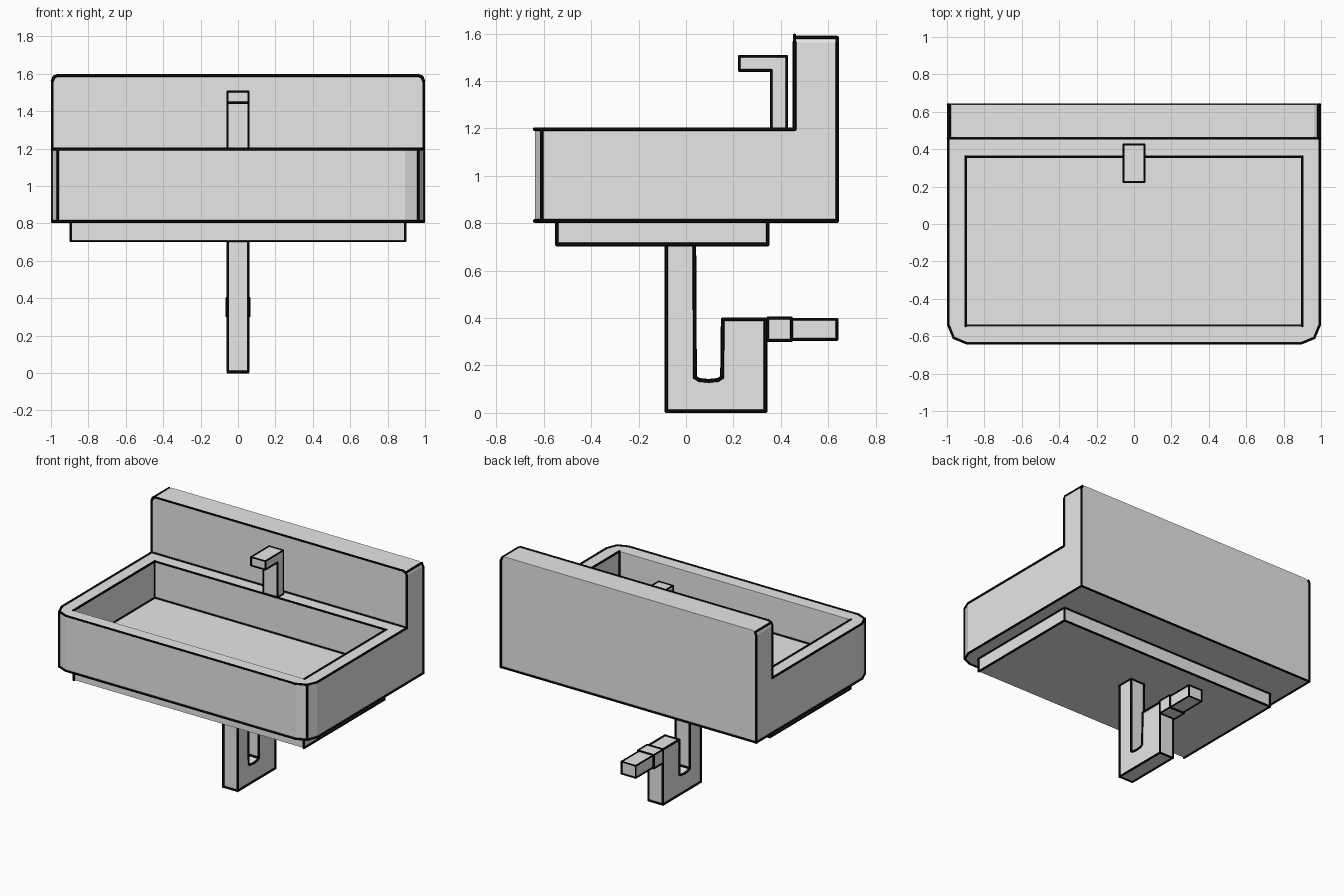
import bpy, bmesh, math

if "Cube" in bpy.data.objects:
    bpy.data.objects.remove(bpy.data.objects["Cube"])


def colour(name, value):
    mat = bpy.data.materials.new(name)
    mat.diffuse_color = (value, value, value, 1)
    mat.use_nodes = True
    mat.node_tree.nodes["Principled BSDF"].inputs["Base Color"].default_value = mat.diffuse_color
    return mat


grey = colour("light_grey", 0.8)
black = colour("black", 0.004)


def finish(name, bm, mat=grey):
    bmesh.ops.recalc_face_normals(bm, faces=bm.faces)
    mesh = bpy.data.meshes.new(name)
    bm.to_mesh(mesh)
    bm.free()
    mesh.materials.append(mat)
    obj = bpy.data.objects.new(name, mesh)
    bpy.context.collection.objects.link(obj)
    return obj


def side_profile(points, half_width):
    """Extrude a (y, z) outline symmetrically along x."""
    bm = bmesh.new()
    face = bm.faces.new([bm.verts.new((-half_width, y, z)) for y, z in points])
    out = bmesh.ops.extrude_face_region(bm, geom=[face])
    verts = [g for g in out["geom"] if isinstance(g, bmesh.types.BMVert)]
    bmesh.ops.translate(bm, verts=verts, vec=(2 * half_width, 0, 0))
    return bm


def box(name, half_width, y0, y1, z0, z1):
    return finish(name, side_profile([(y0, z0), (y1, z0), (y1, z1), (y0, z1)], half_width))


def bevel_edges(bm, test, offset):
    edges = [e for e in bm.edges if all(test(v.co) for v in e.verts)]
    bmesh.ops.bevel(bm, geom=edges, offset=offset, offset_type='OFFSET', segments=2,
                    profile=0.5, affect='EDGES')


def edging(obj, skip=lambda mid, along: False, radius=0.008):
    """Thin black rods along the sharp edges of a part."""
    src, bm = bmesh.new(), bmesh.new()
    src.from_mesh(obj.data)
    for e in src.edges:
        if len(e.link_faces) != 2 or e.calc_face_angle() < math.radians(40):
            continue
        a, b = (v.co for v in e.verts)
        mid, along = (a + b) / 2, b - a
        if along.length < 0.001 or skip(mid, along.normalized()):
            continue
        mat = along.to_track_quat('Z', 'Y').to_matrix().to_4x4()
        mat.translation = mid
        bmesh.ops.create_cone(bm, cap_ends=True, segments=6, radius1=radius, radius2=radius,
                              depth=along.length + radius, matrix=mat)
    src.free()
    finish(obj.name + "_edging", bm, black)


# Basin with raised splashback
bm = side_profile([(-0.638, 0.81), (0.638, 0.81), (0.638, 1.592), (0.458, 1.592),
                   (0.458, 1.197), (-0.638, 1.197)], 0.993)
for side in (-1, 1):
    bevel_edges(bm, lambda c: c.y < -0.6 and c.x * side > 0.98, 0.1)
    bevel_edges(bm, lambda c: c.z > 1.58 and c.x * side > 0.98, 0.03)
basin = finish("basin", bm)

# Hollow of the basin
cutter = box("basin_cutter", 0.9, -0.545, 0.36, 0.94, 1.3)
cutter.hide_render = True
cut = basin.modifiers.new("hollow", 'BOOLEAN')
cut.operation = 'DIFFERENCE'
cut.solver = 'EXACT'
cut.object = cutter
bpy.context.view_layer.objects.active = basin
bpy.ops.object.modifier_apply(modifier=cut.name)
bpy.data.objects.remove(cutter, do_unlink=True)


# The back top edge and the inner edge of the front rim stay plain
def plain_basin_edge(mid, along):
    back_top = mid.y > 0.63 and mid.z > 1.5 and abs(along.z) < 0.9
    front_rim = abs(mid.y + 0.545) < 0.01 and mid.z > 1.19 and abs(along.x) > 0.9
    return back_top or front_rim


edging(basin, plain_basin_edge)

# Plate under the basin, with a plain front lower edge
plate = box("under_plate", 0.895, -0.545, 0.345, 0.71, 0.81)
edging(plate, lambda mid, along: mid.z < 0.72 and mid.y < -0.5)

# Tap with forward spout
tap = finish("tap", side_profile([(0.36, 1.197), (0.425, 1.197), (0.425, 1.505),
                                  (0.225, 1.505), (0.225, 1.445), (0.36, 1.445)], 0.055))
edging(tap, radius=0.006)

# U-shaped drain trap with a slightly rounded inner bend
bend = [(0.095 + 0.057 * math.cos(a), 0.15 - 0.015 * math.sin(a))
        for a in (math.pi * i / 4 for i in range(5))]
trap = finish("drain_trap", side_profile(
    [(-0.083, 0.71), (-0.083, 0.007), (0.335, 0.007), (0.335, 0.395), (0.155, 0.395)]
    + bend + [(0.035, 0.71)], 0.055))
edging(trap)

# Coupling and outlet pipe to the wall
coupling = box("pipe_coupling", 0.062, 0.345, 0.445, 0.305, 0.4)
outlet = box("outlet_pipe", 0.055, 0.445, 0.637, 0.31, 0.395)
for part in (coupling, outlet):
    edging(part, radius=0.006)
